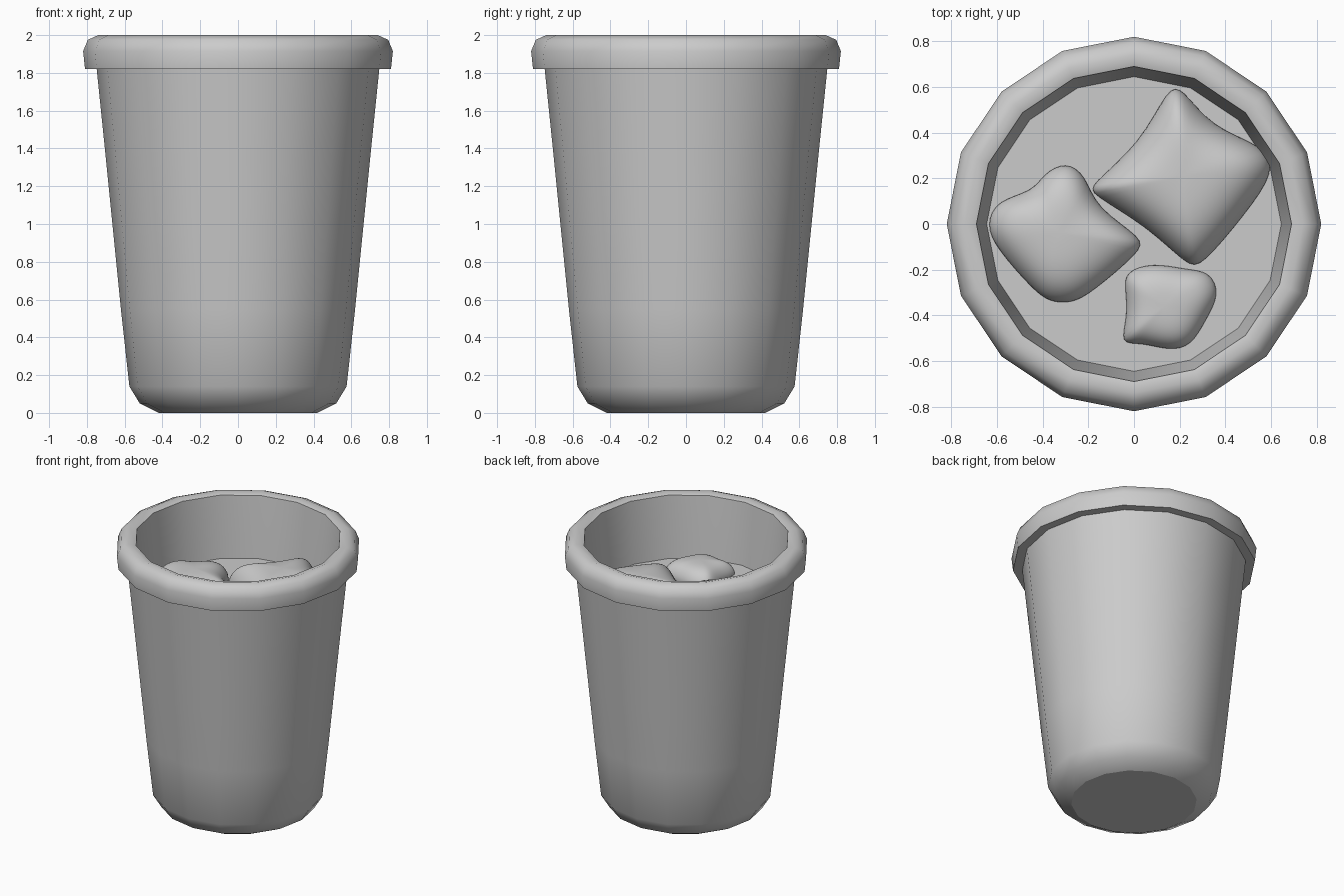
import bpy, bmesh, math
from mathutils import Vector

if "Cube" in bpy.data.objects:
    bpy.data.objects.remove(bpy.data.objects["Cube"])

SIDES = 16
LIQUID_Z = 1.54

grey = bpy.data.materials.new("plain_grey")
grey.diffuse_color = (0.6, 0.6, 0.6, 1)
grey.use_nodes = True
grey.node_tree.nodes["Principled BSDF"].inputs["Base Color"].default_value = grey.diffuse_color


def finish(name, bm, angle):
    bmesh.ops.recalc_face_normals(bm, faces=bm.faces[:])
    mesh = bpy.data.meshes.new(name)
    bm.to_mesh(mesh)
    bm.free()
    mesh.materials.append(grey)
    ob = bpy.data.objects.new(name, mesh)
    bpy.context.collection.objects.link(ob)
    bpy.ops.object.select_all(action='DESELECT')
    ob.select_set(True)
    bpy.context.view_layer.objects.active = ob
    bpy.ops.object.shade_smooth_by_angle(angle=math.radians(angle), keep_sharp_edges=True)
    return ob


def bridge(bm, rings):
    """Join consecutive rings of vertices with quads."""
    for a, b in zip(rings, rings[1:]):
        n = len(a)
        for i in range(n):
            j = (i + 1) % n
            bm.faces.new((a[i], a[j], b[j], b[i]))


def lathe(name, profile, sharp=(), angle=60):
    """Revolve (radius, z) points, capping both ends; sharp lists creased rings."""
    bm = bmesh.new()
    turn = 2 * math.pi / SIDES
    rings = [[bm.verts.new((r * math.cos(i * turn), r * math.sin(i * turn), z))
              for i in range(SIDES)] for r, z in profile]
    bridge(bm, rings)
    bm.faces.new(rings[0])
    bm.faces.new(rings[-1])
    for k in sharp:
        for i in range(SIDES):
            bm.edges.get((rings[k][i], rings[k][(i + 1) % SIDES])).smooth = False
    return finish(name, bm, angle)


# Cup: tapered outside, overhanging rounded rim, inner wall and floor
lathe("cup", [
    (0.42, 0), (0.52, 0.05), (0.575, 0.14), (0.62, 0.55), (0.665, 1.0),
    (0.705, 1.4), (0.748, 1.82),
    (0.81, 1.82), (0.82, 1.915), (0.795, 1.975), (0.74, 2.0), (0.69, 1.985),
    (0.645, LIQUID_Z), (0.53, 0.16),
], sharp=(0, 6, 7, 11))

# Liquid: flat disc inside the cup
lathe("liquid", [(0.64, LIQUID_Z - 0.05), (0.645, LIQUID_Z)], angle=30)


def ice(name, outline, height):
    """Pillowy lump: a plan outline stacked in rings and subdivided."""
    pts = [Vector(p) for p in outline]
    n = len(pts)
    mid = sum(pts, Vector((0, 0))) / n
    # Push corners outwards so that subdivision lands on the outline
    pts = [p + 0.4 * (p - (pts[i - 1] + pts[(i + 1) % n]) / 2) for i, p in enumerate(pts)]
    bm = bmesh.new()
    rings = []
    for s, h in ((0.6, -0.9), (0.93, -0.6), (1.01, -0.1), (1.0, 0.3),
                 (0.8, 0.78), (0.5, 0.98), (0.2, 1.02)):
        rings.append([bm.verts.new((*(mid + (p - mid) * s), LIQUID_Z + h * height))
                      for p in pts])
    bridge(bm, rings)
    for ring, h in ((rings[0], -0.9), (rings[-1], 1.03)):
        tip = bm.verts.new((*mid, LIQUID_Z + h * height))
        for i in range(n):
            bm.faces.new((ring[i], ring[(i + 1) % n], tip))
    ob = finish(name, bm, 180)
    sub = ob.modifiers.new("smooth", 'SUBSURF')
    sub.levels = sub.render_levels = 2


# Ice lumps floating in the liquid
ice("ice_large", [
    (.14, .56), (.22, .57), (.35, .43), (.54, .34), (.59, .22), (.475, .04),
    (.31, -.15), (.22, -.155), (.05, -.01), (-.15, .12), (-.155, .19), (.02, .36)], 0.2)
ice("ice_medium", [
    (-.30, .255), (-.215, .2), (-.15, .07), (.01, -.055), (-.005, -.135),
    (-.17, -.28), (-.27, -.335), (-.37, -.33), (-.455, -.265), (-.585, -.115),
    (-.63, -.005), (-.585, .095), (-.455, .145), (-.39, .215)], 0.15)
ice("ice_small", [
    (-.02, -.215), (.09, -.18), (.22, -.2), (.32, -.22), (.36, -.31), (.31, -.42),
    (.245, -.52), (.15, -.545), (.035, -.52), (-.045, -.51), (-.03, -.4), (-.035, -.29)], 0.11)
